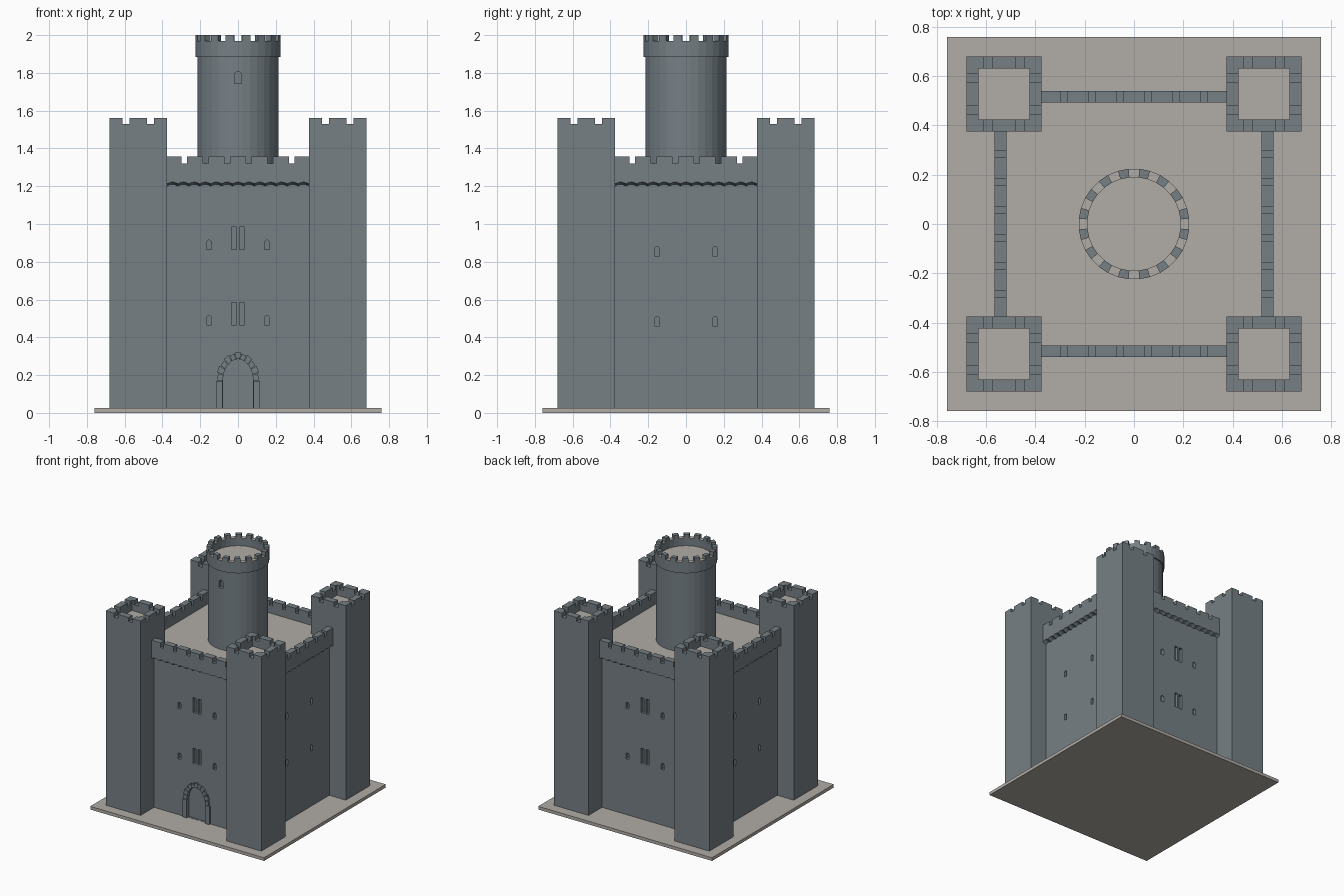
import bpy, bmesh, math
from mathutils import Matrix, Vector

if "Cube" in bpy.data.objects:
    bpy.data.objects.remove(bpy.data.objects["Cube"])


def material(name, rgb):
    m = bpy.data.materials.new(name)
    m.diffuse_color = (*rgb, 1)
    m.use_nodes = True
    m.node_tree.nodes["Principled BSDF"].inputs["Base Color"].default_value = m.diffuse_color
    return m


STONE = material("blue_grey_stone", (0.18, 0.215, 0.235))
PALE = material("pale_floor_stone", (0.44, 0.415, 0.385))


def finish(name, bm, mats, matrix=None):
    if matrix:
        bm.transform(matrix)
    bmesh.ops.recalc_face_normals(bm, faces=bm.faces)
    me = bpy.data.meshes.new(name)
    bm.to_mesh(me)
    bm.free()
    for m in mats:
        me.materials.append(m)
    ob = bpy.data.objects.new(name, me)
    bpy.context.collection.objects.link(ob)
    return ob


def prism(bm, pts, y0, y1):
    """Extrude an (x, z) outline from y0 to y1."""
    a = [bm.verts.new((x, y0, z)) for x, z in pts]
    b = [bm.verts.new((x, y1, z)) for x, z in pts]
    bm.faces.new(a)
    bm.faces.new(b[::-1])
    n = len(pts)
    for i in range(n):
        j = (i + 1) % n
        bm.faces.new((a[i], b[i], b[j], a[j]))


def rect(x0, x1, z0, z1):
    return [(x0, z0), (x1, z0), (x1, z1), (x0, z1)]


def arch(cx, w, z0, spring, top, n=10):
    arc = [(cx + w / 2 * math.cos(math.pi * i / n),
            spring + (top - spring) * math.sin(math.pi * i / n)) for i in range(n + 1)]
    return [(cx - w / 2, z0), (cx + w / 2, z0)] + arc


def box(name, x, y, z, mat):
    bm = bmesh.new()
    prism(bm, rect(x[0], x[1], z[0], z[1]), y[0], y[1])
    return finish(name, bm, [mat])


def battlement(bm, half, z0, zn, z1, notches, w, y0, y1):
    """Wall strip with notches cut into its top edge."""
    pts = [(half, z0), (-half, z0), (-half, z1)]
    for c in notches:
        pts += [(c - w / 2, z1), (c - w / 2, zn), (c + w / 2, zn), (c + w / 2, z1)]
    prism(bm, pts + [(half, z1)], y0, y1)


def turn(angle):
    return Matrix.Rotation(angle, 4, 'Z')


def carve(ob, cutter):
    cutter.hide_render = True
    mod = ob.modifiers.new("openings", 'BOOLEAN')
    mod.operation = 'DIFFERENCE'
    mod.solver = 'EXACT'
    mod.object = cutter
    deps = bpy.context.evaluated_depsgraph_get()
    me = bpy.data.meshes.new_from_object(ob.evaluated_get(deps))
    ob.modifiers.clear()
    ob.data = me
    bpy.data.objects.remove(cutter)


BASE, ROOF = 0.025, 1.26
FRONT, SIDE = 0.512, 0.535      # wall planes in y and x

# ground slab
box("base_slab", (-.76, .76), (-.76, .76), (0, BASE), PALE)

# keep body with recessed windows and door
body = box("keep_body", (-SIDE, SIDE), (-FRONT, FRONT), (BASE, 1.25), STONE)
cut = bmesh.new()
for k in range(4):
    part = bmesh.new()
    d = SIDE if k % 2 else FRONT
    lows = (.46, .83) if k % 2 else (.465, .865)
    for z in lows:
        for s in (-1, 1):
            prism(part, arch(s * .154, .025, z, z + .035, z + .05), -d - .05, -d + .025)
            if k % 2 == 0:
                x = s * .021
                prism(part, rect(x - .014, x + .014, z, z + .12), -d - .05, -d + .025)
    if k == 0:
        prism(part, arch(0, .16, BASE + .001, .17, .285, 14), -d - .05, -d + .015)
    part.transform(turn(k * math.pi / 2))
    tmp = bpy.data.meshes.new("tmp")
    part.to_mesh(tmp)
    part.free()
    cut.from_mesh(tmp)
    bpy.data.meshes.remove(tmp)
carve(body, finish("opening_cutter", cut, [STONE]))

# door surround: two jambs and a ring of arch stones
bm = bmesh.new()
for s in (-1, 1):
    prism(bm, rect(s * .099 - .018, s * .099 + .018, BASE, .168), -FRONT - .014, -FRONT + .015)
N = 11
for i in range(N):
    a0, a1 = (math.pi * (i + t) / N for t in (.05, .95))
    grow = .006 if i % 2 else 0
    pts = [((.08 + r) * math.cos(a), .17 + (.115 + r) * math.sin(a))
           for r, a in ((0, a0), (.03 + grow, a0), (.03 + grow, a1), (0, a1))]
    prism(bm, pts, -FRONT - .014, -FRONT + .015)
finish("door_surround", bm, [STONE])

# flat roof
box("keep_roof", (-SIDE, SIDE), (-FRONT, FRONT), (1.25, ROOF), PALE)

# parapets with scalloped corbel underneath
for k, label in enumerate(("front", "right", "back", "left")):
    wall = SIDE if k % 2 else FRONT
    out = .566 if k % 2 else .541
    bm = bmesh.new()
    gaps = [(-2.5 + i) * .114 for i in range(6)]
    battlement(bm, .376, 1.225, 1.32, 1.357, gaps, .028, -out, -out + .048)
    finish(label + "_parapet", bm, [STONE], turn(k * math.pi / 2))
    bm = bmesh.new()
    steps, waves = 78, 13
    rows = []
    for i in range(steps + 1):
        x = -.376 + .752 * i / steps
        z = 1.201 + .009 * abs(math.sin(math.pi * waves * i / steps))
        rows.append([bm.verts.new(p) for p in
                     ((x, -out, 1.226), (x, -out, z + .012), (x, -wall, z), (x, -wall, 1.226))])
    for a, b in zip(rows, rows[1:]):
        for j in range(4):
            bm.faces.new((a[j], b[j], b[(j + 1) % 4], a[(j + 1) % 4]))
    bm.faces.new(rows[0])
    bm.faces.new(rows[-1])
    finish(label + "_corbel", bm, [STONE], turn(k * math.pi / 2))

# four square corner towers
C, H, T = .528, .152, .049
for sx, a in ((-1, "left"), (1, "right")):
    for sy, b in ((-1, "front"), (1, "back")):
        name = f"{b}_{a}_tower"
        x, y = (sx * C - H, sx * C + H), (sy * C - H, sy * C + H)
        box(name, x, y, (BASE, 1.475), STONE)
        inner = H - T
        box(name + "_floor", (sx * C - inner, sx * C + inner),
            (sy * C - inner, sy * C + inner), (1.475, 1.48), PALE)
        for k in range(4):
            bm = bmesh.new()
            battlement(bm, inner if k % 2 else H, 1.475, 1.53, 1.562,
                       (-.065, .065), .035, -H, -inner)
            finish(name + "_battlement", bm, [STONE],
                   Matrix.Translation((sx * C, sy * C, 0)) @ turn(k * math.pi / 2))

# round central tower
SEG = 32


def drum(name, r, z0, z1, mat):
    bm = bmesh.new()
    bmesh.ops.create_cone(bm, cap_ends=True, segments=SEG, radius1=r, radius2=r, depth=z1 - z0,
                          matrix=Matrix.Translation((0, 0, (z0 + z1) / 2)) @ turn(math.pi / SEG))
    return finish(name, bm, [mat])


tower = drum("round_tower", .215, 1.25, 1.89, STONE)
bm = bmesh.new()
prism(bm, arch(0, .036, 1.745, 1.785, 1.808), -.3, -.185)
carve(tower, finish("tower_window_cutter", bm, [STONE]))
drum("round_tower_floor", .195, 1.88, 1.91, PALE)

# crown ring: alternating notches (pale tops) and merlons
bm = bmesh.new()
for i in range(SEG):
    top = 1.97 if i % 2 == 0 else 2.0
    low, high = [], []
    for r, t in ((.19, -.5), (.225, -.5), (.225, .5), (.19, .5)):
        ang = 2 * math.pi * (i + t) / SEG
        p = Vector((r * math.cos(ang), r * math.sin(ang), 0))
        low.append(bm.verts.new(p + Vector((0, 0, 1.885))))
        high.append(bm.verts.new(p + Vector((0, 0, top))))
    bm.faces.new(low[::-1])
    cap = bm.faces.new(high)
    cap.material_index = 1 if i % 2 == 0 else 0
    for j in range(4):
        n = (j + 1) % 4
        bm.faces.new((low[j], low[n], high[n], high[j]))
finish("round_tower_crown", bm, [STONE, PALE])
